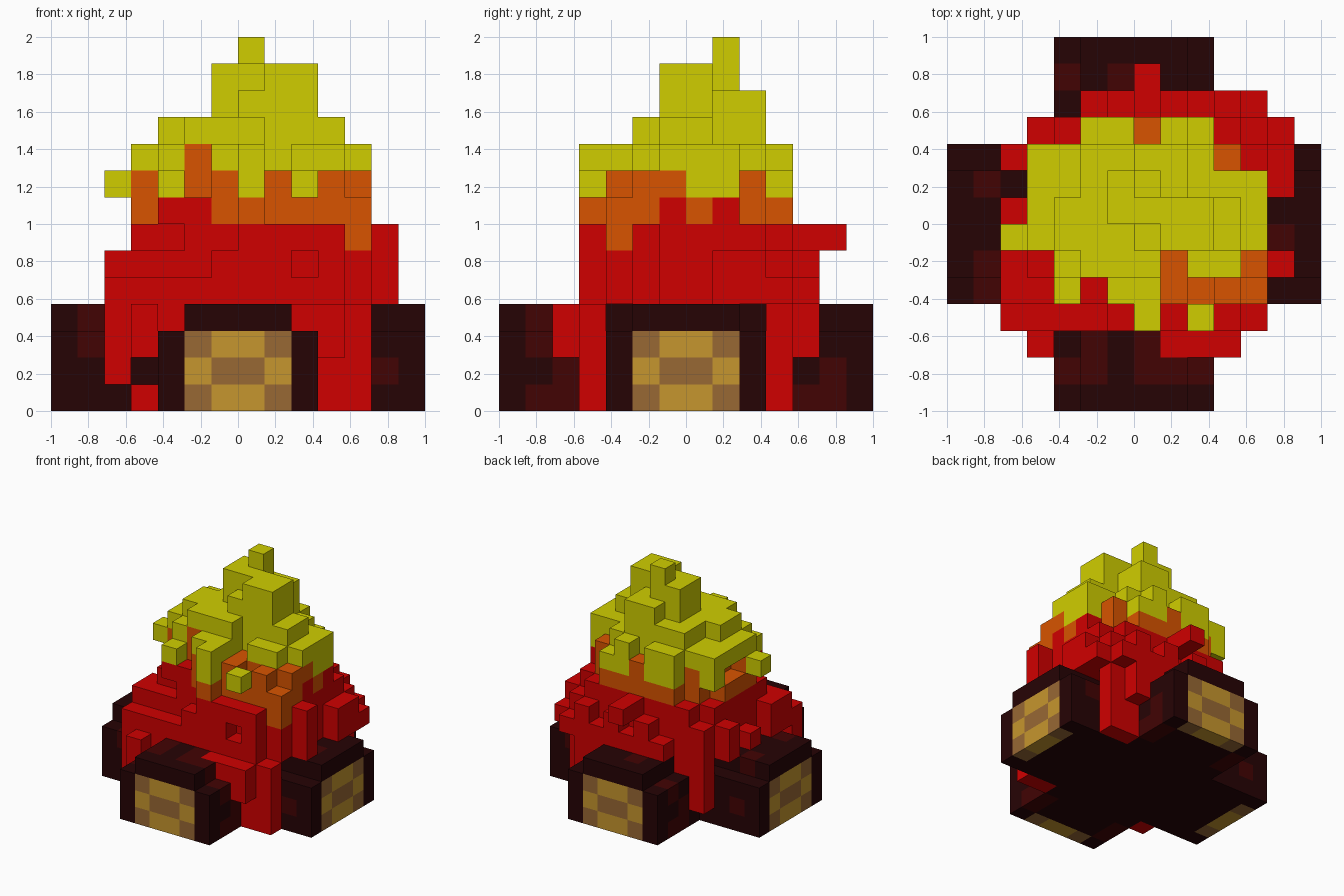
import bpy, bmesh
from mathutils import Vector

if "Cube" in bpy.data.objects:
    bpy.data.objects.remove(bpy.data.objects["Cube"])

N = 14                 # cells along each side
CELL = 2.0 / N


def linear(v):
    v /= 255
    return v / 12.92 if v <= 0.04045 else ((v + 0.055) / 1.055) ** 2.4


def make_material(name, *rgb):
    mat = bpy.data.materials.new(name)
    mat.use_nodes = True
    col = tuple(linear(c) for c in rgb) + (1.0,)
    mat.diffuse_color = col
    bsdf = mat.node_tree.nodes["Principled BSDF"]
    bsdf.inputs["Base Color"].default_value = col
    bsdf.inputs["Roughness"].default_value = 1.0
    return mat


MATS = {
    "bark": make_material("dark bark", 38, 3, 5),
    "patch": make_material("reddish bark", 66, 3, 3),
    "wood": make_material("light wood", 198, 150, 46),
    "ring": make_material("brown wood", 152, 104, 52),
    "red": make_material("flame red", 208, 0, 0),
    "orange": make_material("flame orange", 216, 84, 0),
    "yellow": make_material("flame yellow", 208, 206, 0),
}

cells = {}             # (x, y, z) -> (part name, material key)


# Log lying along one axis, with chamfered top edges and cut wood ends
def log(part, along_y):
    for a in range(N):
        for b in range(4, 10):
            for z in range(3 if b in (4, 9) else 4):
                mat = "bark"
                if a in (0, N - 1) and 5 <= b <= 8 and z < 3:
                    mat = "ring" if (b in (5, 8)) != (z == 1) else "wood"
                cells[(b, a, z) if along_y else (a, b, z)] = (part, mat)


# Block of flame, coloured by height
def tier(x0, y0, x1, y1, z0, z1):
    for z in range(z0, z1 + 1):
        look = (("flame_base", "red") if z < 7 else
                ("flame_middle", "orange") if z < 9 else
                ("flame_tip", "yellow"))
        for x in range(x0, x1 + 1):
            for y in range(y0, y1 + 1):
                cells[x, y, z] = look


# Narrow upright licks of flame, one cell wide
def licks(part, mat, columns):
    for x, y, z0, z1 in columns:
        for z in range(z0, z1 + 1):
            cells[x, y, z] = (part, mat)


log("side_log", False)
log("front_log", True)

# Reddish bark patches: on the sides, repeated half a turn round, then on top
sides = [(1, 4, 2), (12, 4, 1), (9, 1, 2), (9, 2, 1), (9, 1, 0), (9, 2, 0),
         (9, 12, 1), (9, 11, 0), (9, 12, 0)]
sides += [(N - 1 - x, N - 1 - y, z) for x, y, z in sides]
tops = [(5, 1), (7, 1), (8, 1), (5, 2), (7, 2), (6, 12), (1, 5), (1, 8),
        (12, 6)]
for spot in sides + [(x, y, 3) for x, y in tops] + [(4, 1, 2)]:
    cells[spot] = (cells[spot][0], "patch")

# Red base
tier(3, 3, 10, 10, 4, 4)
tier(3, 4, 10, 10, 5, 5)
tier(11, 4, 11, 10, 4, 5)
tier(6, 3, 8, 3, 5, 5)
tier(10, 3, 10, 3, 5, 5)
tier(7, 3, 10, 4, 6, 6)
tier(5, 4, 6, 4, 6, 6)
tier(3, 5, 11, 9, 6, 6)
tier(4, 10, 10, 10, 6, 6)
for x in range(5, 12):
    tier(x, 11, x, 11, 4, 5 - x % 2)
# Orange band
tier(4, 5, 10, 9, 7, 8)
tier(6, 4, 11, 4, 7, 7)
tier(11, 5, 11, 8, 7, 7)
tier(3, 6, 3, 8, 7, 7)
tier(5, 10, 9, 10, 7, 7)
tier(6, 4, 8, 4, 8, 8)
# Yellow tip
tier(3, 6, 11, 8, 9, 9)
tier(4, 5, 7, 9, 9, 9)
tier(8, 9, 9, 9, 9, 9)
tier(9, 5, 10, 5, 9, 9)
tier(4, 6, 10, 7, 10, 10)
tier(5, 5, 7, 9, 10, 10)
tier(7, 6, 8, 9, 10, 11)
tier(8, 6, 9, 7, 11, 12)
tier(6, 7, 7, 8, 11, 12)
tier(7, 8, 7, 8, 13, 13)

# Red licks down between the logs and out over them
licks("flame_licks", "red",
      [(x, y, 0, 3) for x in (10, 11) for y in (3, 10)])
licks("flame_licks", "red", [
    (10, 2, 2, 3), (9, 2, 3, 3), (8, 2, 3, 3), (9, 3, 3, 3), (4, 3, 3, 3),
    (3, 3, 2, 3), (3, 2, 2, 3), (3, 3, 0, 0), (2, 3, 1, 4), (2, 4, 4, 5),
    (2, 5, 4, 5), (2, 7, 4, 4), (2, 9, 4, 5), (3, 10, 1, 3), (4, 10, 3, 3),
    (9, 11, 3, 3), (10, 11, 2, 3), (7, 11, 6, 6), (7, 12, 6, 6),
    (12, 5, 4, 6), (12, 8, 4, 5), (12, 9, 4, 5), (12, 10, 4, 4),
])
licks("flame_base", "red",
      [(x, y, 7, 7) for x, y in ((4, 4), (5, 4), (11, 6), (11, 8))])
# Orange licks
licks("flame_middle", "orange", [
    (11, 4, 6, 7), (10, 4, 8, 8), (11, 5, 8, 8), (11, 6, 8, 8),
    (3, 6, 8, 8), (7, 3, 7, 7), (7, 10, 8, 8), (5, 5, 9, 9),
])
# Yellow licks hanging around the tip
licks("flame_tip", "yellow", [
    (3, 9, 8, 9), (2, 6, 8, 8), (4, 4, 8, 8), (6, 4, 9, 9), (7, 4, 9, 9),
    (7, 3, 8, 9), (9, 3, 8, 8), (11, 7, 8, 8), (11, 8, 8, 8),
    (5, 10, 8, 9), (6, 10, 8, 9), (8, 10, 8, 9), (9, 10, 8, 8),
])


# Turn a part into a mesh of its exposed cell faces
def build(part):
    own = {pos: mat for pos, (p, mat) in cells.items() if p == part}
    keys = sorted(set(own.values()))
    mesh = bpy.data.meshes.new(part)
    for key in keys:
        mesh.materials.append(MATS[key])
    bm = bmesh.new()
    verts = {}

    def vert(p):
        key = tuple(round(c) for c in p)
        if key not in verts:
            x, y, z = key
            verts[key] = bm.verts.new((x * CELL - 1, y * CELL - 1, z * CELL))
        return verts[key]

    for pos, mat in own.items():
        for axis in range(3):
            for side in (0, 1):
                near = list(pos)
                near[axis] += 2 * side - 1
                if tuple(near) in cells:
                    continue
                corner, u, v = Vector(pos), Vector(), Vector()
                corner[axis] += side
                u[(axis + 1) % 3] = v[(axis + 2) % 3] = 1
                loop = [corner, corner + u, corner + u + v, corner + v]
                if not side:
                    loop.reverse()
                face = bm.faces.new([vert(c) for c in loop])
                face.material_index = keys.index(mat)
    bm.to_mesh(mesh)
    bm.free()
    bpy.context.collection.objects.link(bpy.data.objects.new(part, mesh))


for name in ("side_log", "front_log", "flame_base", "flame_licks",
             "flame_middle", "flame_tip"):
    build(name)
